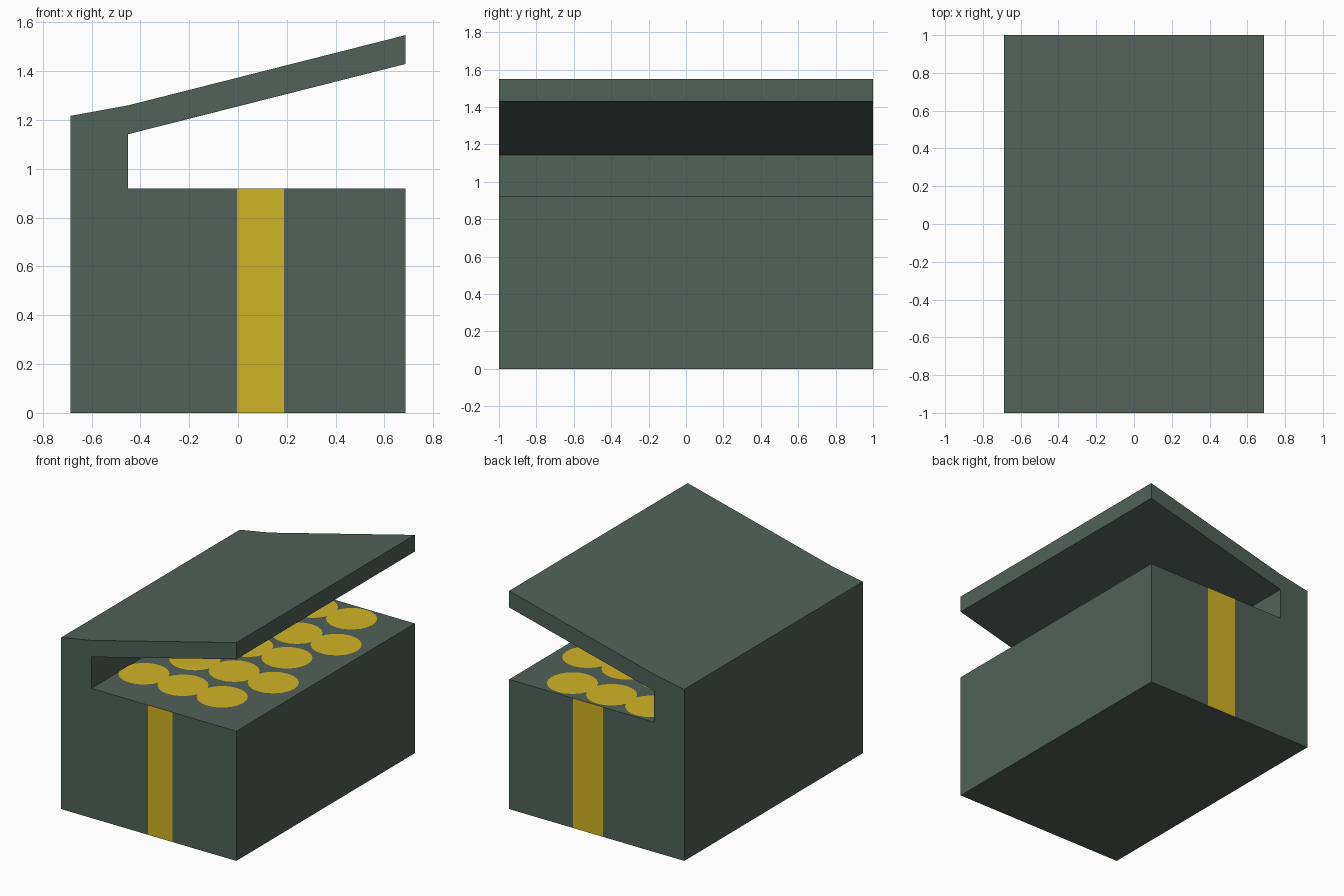
import bpy, bmesh, math
from mathutils import Vector

if "Cube" in bpy.data.objects:
    bpy.data.objects.remove(bpy.data.objects["Cube"])


def material(name, rgb):
    m = bpy.data.materials.new(name)
    m.diffuse_color = (*rgb, 1)
    m.use_nodes = True
    m.node_tree.nodes["Principled BSDF"].inputs["Base Color"].default_value = m.diffuse_color
    return m


green = material("grey_green", (0.084, 0.119, 0.100))
gold = material("gold", (0.64, 0.456, 0.018))


def make_object(name, bm, mats):
    me = bpy.data.meshes.new(name)
    bm.to_mesh(me)
    bm.free()
    for m in mats:
        me.materials.append(m)
    ob = bpy.data.objects.new(name, me)
    bpy.context.collection.objects.link(ob)
    return ob


# Chest: one side profile (body, back post and raised lid) swept along y
TOP = 0.92
profile = [(-0.687, 0), (0.687, 0), (0.687, TOP), (-0.45, TOP), (-0.45, 1.142),
           (0.687, 1.43), (0.687, 1.548), (-0.45, 1.26), (-0.687, 1.217)]
bm = bmesh.new()
side = bm.faces.new([bm.verts.new((x, -1, z)) for x, z in profile])
ext = bmesh.ops.extrude_face_region(bm, geom=[side], use_keep_orig=True)
bmesh.ops.translate(bm, vec=(0, 2, 0),
                    verts=[v for v in ext["geom"] if isinstance(v, bmesh.types.BMVert)])


def cut(co, no):
    bmesh.ops.bisect_plane(bm, geom=bm.verts[:] + bm.edges[:] + bm.faces[:],
                           plane_co=co, plane_no=no)


# Straps: cut into both end faces; the rear strap is a little wider
for x in (-0.05, -0.005, 0.188):
    cut((x, 0, 0), (1, 0, 0))
cut((0, 0, TOP), (0, 0, 1))
bmesh.ops.recalc_face_normals(bm, faces=bm.faces[:])
for f in bm.faces:
    c = f.calc_center_median()
    start = -0.005 if c.y < 0 else -0.05
    if abs(f.normal.y) > 0.9 and c.z < TOP and start < c.x < 0.188:
        f.material_index = 1
make_object("chest", bm, [green, gold])

# Coins: staggered rows of flat discs lying on the body top
bm = bmesh.new()
for row, y in enumerate((-0.63, -0.265, 0.095, 0.44, 0.82)):
    shift = 0.155 if row % 2 else 0.01
    for col in (-1, 0, 1):
        ring = [bm.verts.new((col * 0.307 + shift + 0.165 * math.cos(a), y + 0.165 * math.sin(a),
                              TOP + 0.003 + 0.0003 * (col + 1)))
                for a in (math.tau * i / 20 for i in range(20))]
        bm.faces.new(ring)
make_object("coins", bm, [gold])
